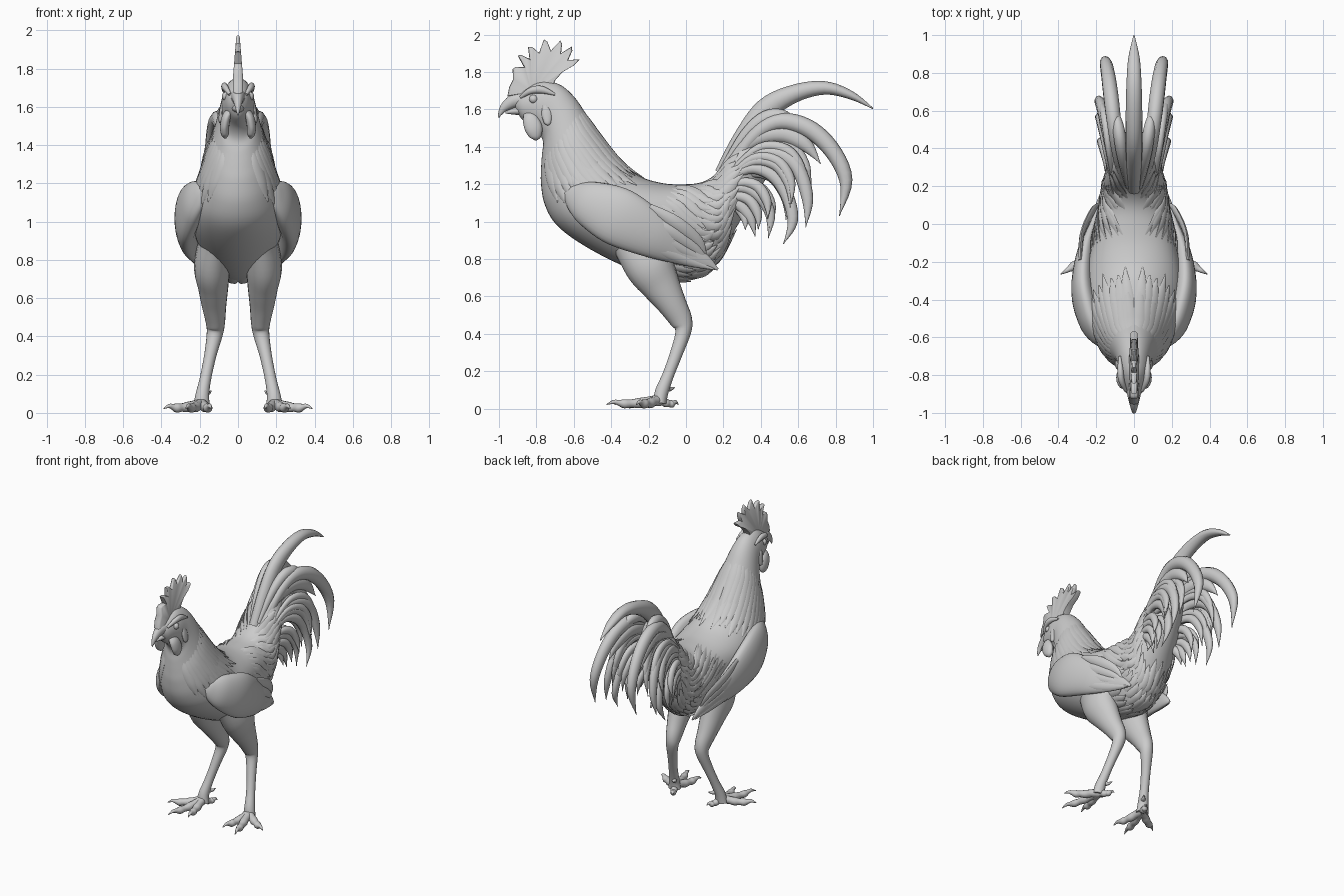
import bpy, bmesh, math, random
from mathutils import Vector as V
random.seed(4)


def spline(rows, seg):
    """Catmull-Rom through rows of equal length."""
    out = []
    for i in range(len(rows) - 1):
        p = [rows[max(0, min(len(rows) - 1, i + k))] for k in (-1, 0, 1, 2)]
        for j in range(seg):
            t = j / seg
            out.append([0.5 * (2 * b + (c - a) * t + (2 * a - 5 * b + 4 * c - d) * t * t
                               + (3 * b - a - 3 * c + d) * t ** 3) for a, b, c, d in zip(*p)])
    return out + [list(rows[-1])]


def skin(bm, rings):
    vs = [[bm.verts.new(p) for p in r] for r in rings]
    n = len(vs[0])
    for a, b in zip(vs, vs[1:]):
        for i in range(n):
            bm.faces.new((a[i], a[(i + 1) % n], b[(i + 1) % n], b[i]))
    bm.faces.new(vs[0])
    bm.faces.new(vs[-1][::-1])


def tube(bm, rows, ref=V((1, 0, 0)), n=12, seg=5):
    """Rows are x, y, z, half width across ref, half thickness along ref."""
    pts = spline(rows, seg)
    rings = []
    for i, p in enumerate(pts):
        tan = (V(pts[min(i + 1, len(pts) - 1)][:3]) - V(pts[max(i - 1, 0)][:3])).normalized()
        side = tan.cross(ref).normalized()
        up = side.cross(tan)
        w, t = max(p[3], .002), max(p[4], .002)
        rings.append([V(p[:3]) + side * w * math.cos(2 * math.pi * k / n)
                      + up * t * math.sin(2 * math.pi * k / n) for k in range(n)])
    skin(bm, rings)


def finish(bm, name, mirror=False, angle=60):
    bmesh.ops.recalc_face_normals(bm, faces=bm.faces)
    me = bpy.data.meshes.new(name)
    bm.to_mesh(me)
    bm.free()
    ob = bpy.data.objects.new(name, me)
    bpy.context.collection.objects.link(ob)
    bpy.ops.object.select_all(action='DESELECT')
    bpy.context.view_layer.objects.active = ob
    ob.select_set(True)
    bpy.ops.object.shade_smooth_by_angle(angle=math.radians(angle))
    if mirror:
        ob.modifiers.new("mirror", 'MIRROR').use_mirror_merge = False
    return ob


def feather(bm, path, w, t, x0, x1):
    """Curved tail plume: narrow quill, broad middle, pointed tip."""
    m = len(path) - 1
    rows = []
    for i, (y, z) in enumerate(path):
        u = i / m
        k = (.45 + 1.3 * u) if u < .42 else (1 - u ** 5) ** .7
        rows.append((x0 + (x1 - x0) * u ** .8, y, z, w * min(k, 1), t * min(k, 1)))
    tube(bm, rows, n=10)


# Body: head to tail root; top y, z, bottom y, z, half width
BODY = [(-.915, 1.655, -.91, 1.60, .025), (-.87, 1.705, -.875, 1.545, .055), (-.78, 1.75, -.80, 1.49, .08),
        (-.68, 1.735, -.765, 1.43, .092), (-.60, 1.67, -.77, 1.36, .11), (-.53, 1.57, -.775, 1.28, .135),
        (-.46, 1.465, -.775, 1.20, .165), (-.36, 1.34, -.755, 1.09, .205), (-.25, 1.245, -.69, .98, .24),
        (-.12, 1.205, -.55, .875, .255), (0, 1.2, -.35, .77, .235), (.08, 1.21, -.15, .70, .205),
        (.14, 1.24, .03, .69, .18), (.19, 1.29, .16, .77, .168), (.23, 1.36, .27, .97, .15),
        (.28, 1.43, .36, 1.12, .13), (.36, 1.50, .45, 1.27, .085), (.44, 1.53, .5, 1.4, .03)]
FINE = spline(BODY, 10)


def surf(t, a, off=0):
    """Point on the body at ring t, angle a from the back, pushed outward by off."""
    ty, tz, by, bz, w = FINE[max(0, min(len(FINE) - 1, round(t * 10)))]
    c, h = V((0, (ty + by) / 2, (tz + bz) / 2)), V((0, (ty - by) / 2, (tz - bz) / 2))
    n = V((1, 0, 0)) * math.sin(a) + h.normalized() * math.cos(a)
    return c + V((w, 0, 0)) * math.sin(a) + h * math.cos(a) + n * off, n


bm = bmesh.new()
skin(bm, [[surf(i / 10, 2 * math.pi * k / 40)[0] for k in range(40)] for i in range(0, len(FINE), 2)])
finish(bm, "body")


def plumage(name, rows, w, lift):
    """Rows of pointed feathers laid along the body surface: start, end, count, angle range, twist."""
    bm = bmesh.new()
    for t0, t1, cnt, a0, a1, twist in rows:
        for i in range(cnt):
            a = a0 + (a1 - a0) * (i + .5) / cnt + random.uniform(-.03, .03)
            e = t1 + random.uniform(-.25, .25)
            pts = []
            for j, k in enumerate((.5, 1, 1, .75, .08)):
                u = j / 4
                p, n = surf(t0 + (e - t0) * u, a + twist * u, lift * (u - .6))
                pts.append((*p, w * k, .010 * k))
            tube(bm, pts, ref=n, n=8, seg=3)
    finish(bm, name, True)


# Hackle cape, saddle and vent fluff
plumage("neck_hackle", [(4.6, 7.4, 13, .1, 2.4, 0), (5.2, 8.1, 10, .1, 1.8, 0)], .036, .014)
plumage("saddle_feathers", [(9.6, 12.4, 8, .2, 1.3, .75), (11, 13.5, 8, .2, 1.5, .7),
                            (12, 14.6, 8, .15, 1.6, .6)], .032, .022)
plumage("vent_fluff", [(10.8, 12.2, 6, 2, 3.1, 0), (11.6, 13, 7, 1.7, 3.1, 0),
                       (12.5, 13.8, 7, 1.5, 3.1, 0)], .03, .035)

# Wings
bm = bmesh.new()
tube(bm, [(.165, -.65, 1.15, .02, .01), (.195, -.60, 1.135, .075, .035), (.235, -.51, 1.095, .125, .058),
          (.27, -.36, 1.025, .155, .062), (.258, -.18, .93, .125, .05), (.215, -.02, .845, .078, .03),
          (.185, .10, .785, .04, .018), (.17, .17, .745, .006, .004)], n=28, seg=6)
finish(bm, "wing", True)

# Flight feathers along the wing
bm = bmesh.new()
for i in range(4):
    d = i * .035
    tube(bm, [(.285, -.30 + d, .93 + d * 1.4, .02, .01), (.275, -.16 + d, .87 + d * 1.2, .035, .012),
              (.222, .0 + d * .6, .80 + d * .9, .03, .012), (.18, .15 - d * .4, .745 + d * .5, .004, .004)],
         n=8)
finish(bm, "flight_feathers", True)

# Beak: upper hook and lower mandible
bm = bmesh.new()
tube(bm, [(0, -.86, 1.655, .045, .045), (0, -.92, 1.645, .038, .032), (0, -.97, 1.612, .024, .019),
          (0, -.995, 1.575, .010, .009), (0, -1.0, 1.555, .002, .002)])
tube(bm, [(0, -.86, 1.595, .028, .04), (0, -.92, 1.59, .018, .024), (0, -.965, 1.582, .004, .005)])
finish(bm, "beak")

# Comb: rounded teeth on a swept profile, thinner toward the tips
TEETH = [(-.927, 1.815), (-.90, 1.888), (-.845, 1.935), (-.76, 1.974), (-.672, 1.968), (-.61, 1.937), (-.568, 1.868)]
mid = V((-.74, 1.76))
prof = [(-.955, 1.67), (-.945, 1.72), (-.925, 1.76)]
for a, b in zip(TEETH, TEETH[1:]):
    g = (V(a) + V(b)) / 2
    prof += [a, tuple(V(a).lerp(V(b), .22).lerp(mid, .05)), tuple(g.lerp(mid, .27))]
prof += [TEETH[-1], (-.60, 1.835), (-.66, 1.80), (-.70, 1.755), (-.72, 1.70), (-.83, 1.69)]
bm = bmesh.new()
rings = []
for s, x in ((.95, -.026), (.985, -.018), (1, 0), (.985, .018), (.95, .026)):
    rings.append([V((x * max(.3, 1 - max(0, z - 1.76) * 3), mid.x + (y - mid.x) * s, mid.y + (z - mid.y) * s))
                  for y, z in prof])
skin(bm, rings)
finish(bm, "comb")

# Wattles, ear lobes, brows and eyes
bm = bmesh.new()
tube(bm, [(.04, -.85, 1.58, .02, .012), (.06, -.835, 1.55, .04, .022), (.07, -.815, 1.50, .047, .024),
          (.068, -.805, 1.455, .032, .02), (.066, -.805, 1.435, .006, .005)], n=16)
tube(bm, [(.078, -.755, 1.62, .015, .01), (.085, -.745, 1.58, .028, .012), (.09, -.74, 1.53, .02, .012),
          (.09, -.74, 1.515, .004, .004)])
finish(bm, "wattle", True)
bm = bmesh.new()
tube(bm, [(.042, -.885, 1.665, .008, .008), (.066, -.83, 1.70, .018, .016), (.072, -.77, 1.705, .02, .016),
          (.075, -.70, 1.68, .006, .006)])
finish(bm, "brow", True)
bm = bmesh.new()
bmesh.ops.create_uvsphere(bm, u_segments=16, v_segments=10, radius=.024)
bmesh.ops.translate(bm, verts=bm.verts, vec=(.06, -.815, 1.655))
finish(bm, "eye", True)

# Legs: thigh, hock and shank
bm = bmesh.new()
tube(bm, [(.12, -.22, .88, .17, .09), (.135, -.19, .76, .135, .095), (.13, -.135, .66, .105, .08),
          (.125, -.075, .56, .078, .064), (.118, -.025, .47, .06, .05), (.122, -.015, .41, .042, .042),
          (.145, -.05, .30, .034, .032), (.17, -.095, .18, .031, .03), (.187, -.13, .09, .036, .036),
          (.19, -.14, .03, .035, .045)], n=20)
finish(bm, "leg", True)

# Feet: three front toes, a hind toe and a spur, each with a claw
bm = bmesh.new()
for ex, ey, k in ((.37, -.255, 1), (.265, -.40, 1), (.145, -.36, 1), (.145, -.05, .85)):
    o, e = V((.19, -.145, 0)), V((ex, ey, 0))
    rows = [(*(o.lerp(e, u) + V((0, 0, z))), r * k, r * k) for u, z, r in
            ((0, .045, .032), (.25, .038, .026), (.42, .030, .028), (.58, .028, .022), (.72, .026, .025),
             (.84, .032, .016), (.95, .036, .011), (1.1, .022, .002))]
    tube(bm, rows, ref=V((0, 0, 1)), n=10, seg=3)
tube(bm, [(.175, -.115, .11, .02, .02), (.155, -.085, .105, .012, .012), (.14, -.06, .115, .002, .002)], n=8)
finish(bm, "foot", True)

# Tail: centre plume
bm = bmesh.new()
tube(bm, [(0, .20, 1.25, .05, .04), (0, .31, 1.44, .06, .045), (0, .43, 1.60, .062, .045), (0, .58, 1.685, .048, .044),
          (0, .74, 1.715, .036, .04), (0, .88, 1.677, .023, .03), (0, 1.0, 1.605, .003, .003)])
finish(bm, "centre_plume")

# Tail: main sickles and drooping coverts, mirrored
SICKLES = [([(.2, 1.2), (.33, 1.42), (.48, 1.53), (.64, 1.505), (.775, 1.39), (.855, 1.22), (.82, 1.03)], .05, .042, .05, .168),
           ([(.2, 1.25), (.34, 1.42), (.5, 1.47), (.63, 1.42), (.72, 1.31)], .05, .035, .05, .13),
           ([(.2, 1.28), (.32, 1.46), (.43, 1.55), (.53, 1.555), (.62, 1.50)], .045, .035, .03, .10),
           ([(.18, 1.2), (.35, 1.35), (.5, 1.36), (.6, 1.28), (.65, 1.12), (.64, .97)], .04, .03, .09, .205),
           ([(.17, 1.18), (.33, 1.28), (.46, 1.25), (.54, 1.14), (.57, 1.0), (.52, .88)], .036, .026, .11, .195),
           ([(.15, 1.12), (.29, 1.18), (.39, 1.14), (.45, 1.04), (.44, .91)], .033, .022, .12, .17),
           ([(.14, 1.07), (.26, 1.10), (.34, 1.03), (.37, .92)], .032, .02, .12, .14)]
bm = bmesh.new()
for path, w, t, x0, x1 in SICKLES:
    feather(bm, path, w, t, x0, x1)
finish(bm, "tail_sickles", True)

# Tail: thinner fill feathers between the sickles
bm = bmesh.new()
for i in range(13):
    u = i / 12
    y, z, s = .12 + .12 * u, 1.02 + .26 * u, .19 + .18 * u + random.uniform(-.04, .04)
    x = random.uniform(.05, .11)
    feather(bm, [(y, z), (y + s * .5, z + s * .42), (y + s * .95, z + s * .38), (y + s * 1.2, z + s * .02),
                 (y + s * 1.22, z - s * .4)], .03, .022, x, x + .03 + .07 * random.random())
finish(bm, "tail_coverts", True)
